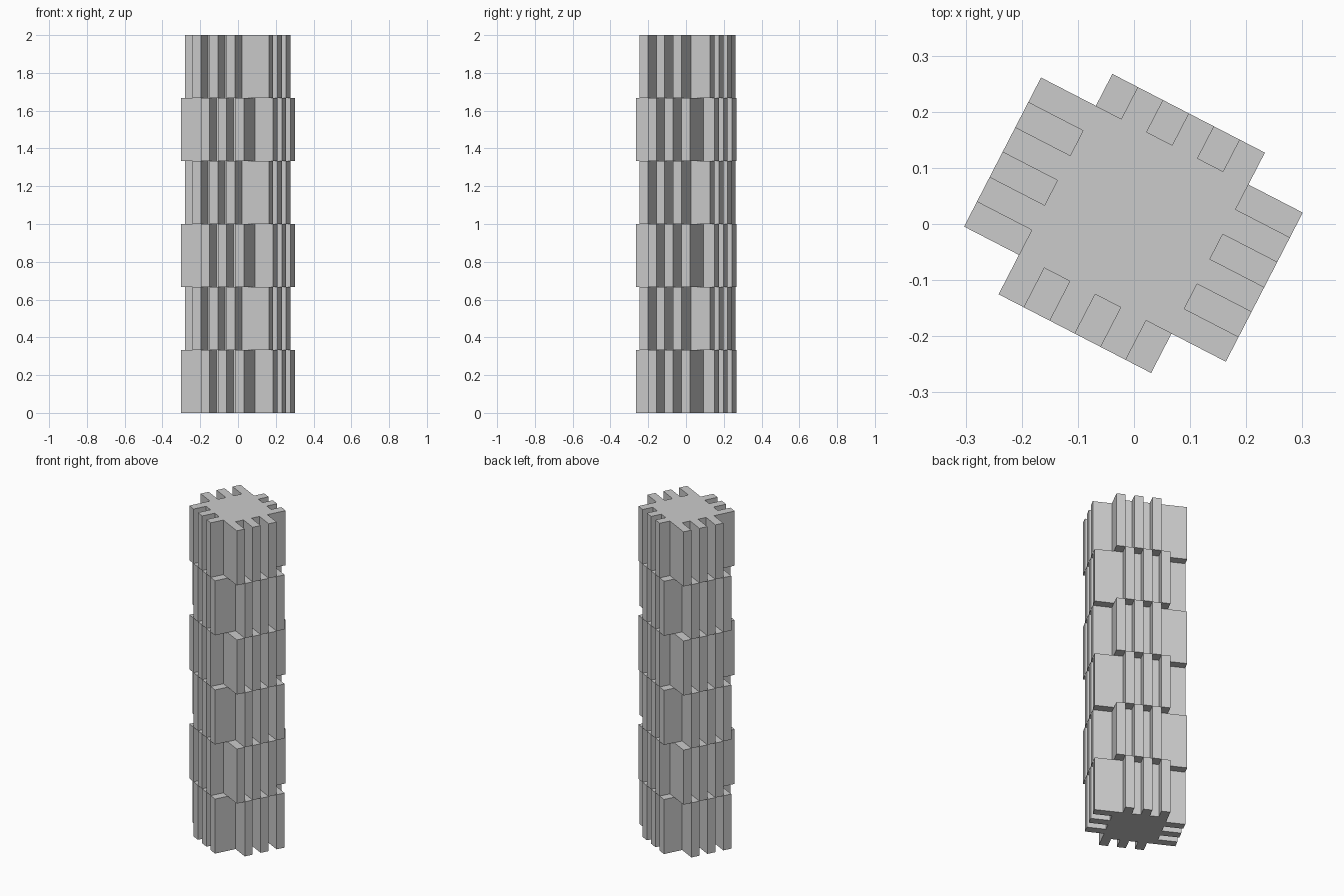
import bpy
import bmesh
from mathutils import Matrix, Vector
from math import radians

if "Cube" in bpy.data.objects:
    bpy.data.objects.remove(bpy.data.objects["Cube"])

LAYERS = 6
H = 2.0 / LAYERS
TEETH = 6                                   # tooth/gap slots per side
ROT = Matrix.Rotation(radians(-27.3), 3, 'Z')

# core rectangle and tooth tips, in the column's own turned axes
U0, U1, V0, V1 = -0.157, 0.149, -0.143, 0.156
TIP_U0, TIP_U1, TIP_V0, TIP_V1 = -0.267, 0.258, -0.222, 0.220


def side(a, b, tip, parity):
    """Crenellated edge from core corner a to b, tooth tips pushed out by tip."""
    pts = []
    for i in range(TEETH):
        off = tip if i % 2 == parity else Vector((0, 0, 0))
        pts += [a.lerp(b, i / TEETH) + off, a.lerp(b, (i + 1) / TEETH) + off]
    return pts


def profile(parity):
    """Closed counter-clockwise outline of one layer."""
    c = [Vector((U0, V0, 0)), Vector((U1, V0, 0)),
         Vector((U1, V1, 0)), Vector((U0, V1, 0))]
    tips = [Vector((0, TIP_V0 - V0, 0)), Vector((TIP_U1 - U1, 0, 0)),
            Vector((0, TIP_V1 - V1, 0)), Vector((TIP_U0 - U0, 0, 0))]
    pts = []
    for k in range(4):
        for p in side(c[k], c[(k + 1) % 4], tips[k], parity):
            if not pts or (p - pts[-1]).length > 1e-5:
                pts.append(p)
    if (pts[0] - pts[-1]).length < 1e-5:
        pts.pop()
    return [ROT @ p for p in pts]


# stacked layers, teeth swapping with gaps on every other one
for n in range(LAYERS):
    bm = bmesh.new()
    z = Vector((0, 0, n * H))
    # top layer (n = 5) has its teeth in the even slots
    base = bm.faces.new([bm.verts.new(p + z) for p in profile((n + 1) % 2)])
    ext = bmesh.ops.extrude_face_region(bm, geom=[base], use_keep_orig=True)
    bmesh.ops.translate(bm, vec=(0, 0, H),
                        verts=[g for g in ext["geom"] if isinstance(g, bmesh.types.BMVert)])
    bmesh.ops.recalc_face_normals(bm, faces=bm.faces[:])
    name = f"column_layer_{n + 1}"
    mesh = bpy.data.meshes.new(name)
    bm.to_mesh(mesh)
    bm.free()
    bpy.context.collection.objects.link(bpy.data.objects.new(name, mesh))
